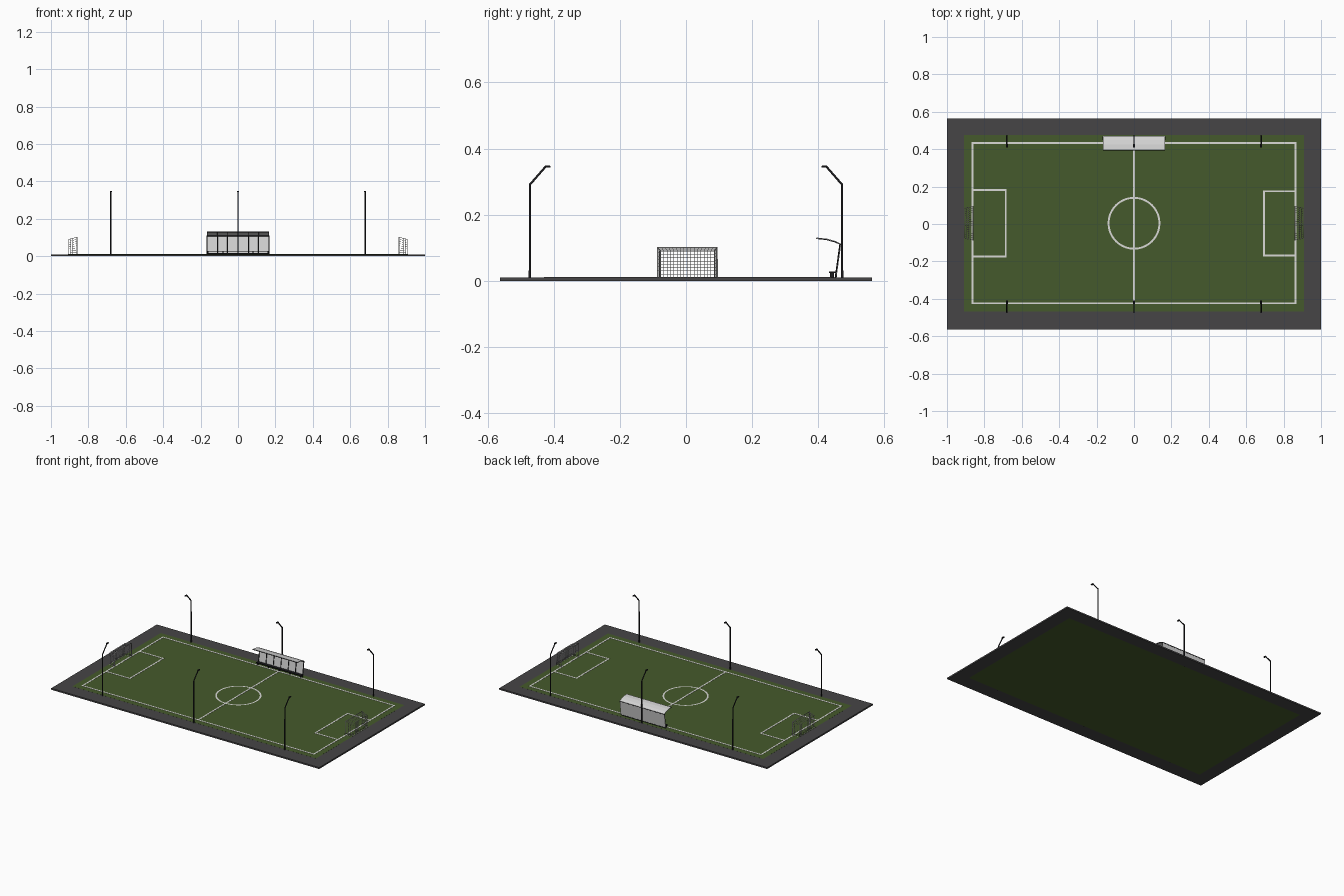
import bpy, bmesh, math
from mathutils import Vector

if "Cube" in bpy.data.objects:
    bpy.data.objects.remove(bpy.data.objects["Cube"])

CY = 0.004      # pitch centre line
TOP = 0.010     # ground level


def material(name, r, g, b):
    m = bpy.data.materials.new(name)
    m.diffuse_color = (r, g, b, 1)
    m.use_nodes = True
    m.node_tree.nodes["Principled BSDF"].inputs["Base Color"].default_value = m.diffuse_color
    return m


ASPHALT = material("asphalt grey", 0.062, 0.060, 0.062)
GRASS = material("grass green", 0.060, 0.102, 0.025)
WHITE = material("line white", 0.70, 0.70, 0.68)
BLACK = material("dark metal", 0.012, 0.012, 0.014)
PANEL = material("shelter panel", 0.66, 0.66, 0.66)
NET = material("net grey", 0.55, 0.55, 0.55)


def finish(name, bm, mat):
    bmesh.ops.recalc_face_normals(bm, faces=bm.faces)
    me = bpy.data.meshes.new(name)
    bm.to_mesh(me)
    bm.free()
    ob = bpy.data.objects.new(name, me)
    me.materials.append(mat)
    bpy.context.collection.objects.link(ob)
    return ob


def add_box(bm, x0, x1, y0, y1, z0, z1):
    vs = bmesh.ops.create_cube(bm, size=1)["verts"]
    for v in vs:
        v.co = ((x0 + x1) / 2 + v.co.x * (x1 - x0),
                (y0 + y1) / 2 + v.co.y * (y1 - y0),
                (z0 + z1) / 2 + v.co.z * (z1 - z0))


def boxes(name, mat, *dims):
    bm = bmesh.new()
    for d in dims:
        add_box(bm, *d)
    return finish(name, bm, mat)


def tube(name, pts, radius, mat):
    cu = bpy.data.curves.new(name, "CURVE")
    cu.dimensions = "3D"
    cu.bevel_depth = radius
    cu.bevel_resolution = 1
    cu.use_fill_caps = True
    sp = cu.splines.new("POLY")
    sp.points.add(len(pts) - 1)
    for p, co in zip(sp.points, pts):
        p.co = (*co, 1)
    cu.materials.append(mat)
    ob = bpy.data.objects.new(name, cu)
    bpy.context.collection.objects.link(ob)
    return ob


# ground: paved border around the turf slab
gx, y0, y1 = 0.909, -0.467, 0.475
boxes("paved_border", ASPHALT,
      (-1, 1, -0.563, y0, 0, TOP), (-1, 1, y1, 0.563, 0, TOP),
      (-1, -gx, y0, y1, 0, TOP), (gx, 1, y0, y1, 0, TOP))
boxes("turf", GRASS, (-gx, gx, y0, y1, 0, TOP + 0.0004))


# painted lines
def line(xa, xb, ya, yb, h=0.005):
    return (xa - h, xb + h, ya - h, yb + h, TOP, TOP + 0.0015)


X, YA, YB = 0.863, -0.424, 0.433
boxes("pitch_lines", WHITE,
      line(-X, X, YA, YA), line(-X, X, YB, YB),
      line(-X, -X, YA, YB), line(X, X, YA, YB), line(0, 0, YA, YB),
      line(-X, -0.686, 0.182, 0.182), line(-X, -0.686, -0.173, -0.173),
      line(-0.686, -0.686, -0.173, 0.182),
      line(0.695, X, 0.175, 0.175), line(0.695, X, -0.168, -0.168),
      line(0.695, 0.695, -0.168, 0.175))

# centre circle
bm = bmesh.new()
N = 64
rings = []
for r in (0.131, 0.141):
    rings.append([bm.verts.new((r * math.cos(2 * math.pi * i / N),
                                CY + r * math.sin(2 * math.pi * i / N), TOP + 0.0015))
                  for i in range(N)])
for i in range(N):
    j = (i + 1) % N
    bm.faces.new((rings[0][i], rings[1][i], rings[1][j], rings[0][j]))
finish("centre_circle", bm, WHITE)

# floodlights: bent mast with a small lamp at the tip
for side in (-1, 1):
    for k, x in enumerate((-0.68, 0, 0.68)):
        def at(y, z):
            return (x, side * y, z)
        tag = f"{'front' if side < 0 else 'back'}_{k + 1}"
        tube("mast_" + tag, [at(0.472, 0), at(0.472, 0.291), at(0.424, 0.346),
                             at(0.411, 0.346)], 0.004, BLACK)
        ya, yb = sorted((side * 0.410, side * 0.428))
        boxes("lamp_" + tag, BLACK, (x - 0.005, x + 0.005, ya, yb, 0.343, 0.348))


# goals: front frame, rear frame and net
def net_patch(bm, a, b, c, d, nu, nv):
    a, b, c, d = map(Vector, (a, b, c, d))
    g = [[bm.verts.new(a.lerp(b, i / nu).lerp(d.lerp(c, i / nu), j / nv))
          for j in range(nv + 1)] for i in range(nu + 1)]
    for i in range(nu):
        for j in range(nv):
            bm.faces.new((g[i][j], g[i + 1][j], g[i + 1][j + 1], g[i][j + 1]))


for s, side in ((-1, "left"), (1, "right")):
    xf, xb = s * 0.861, s * 0.905
    f = [(xf, CY - 0.09, TOP), (xf, CY - 0.09, 0.101),
         (xf, CY + 0.09, 0.101), (xf, CY + 0.09, TOP)]
    b = [(xb, CY - 0.081, TOP), (xb, CY - 0.081, 0.090),
         (xb, CY + 0.081, 0.090), (xb, CY + 0.081, TOP)]
    tube(side + "_goal_frame", f, 0.0028, WHITE)
    tube(side + "_goal_rear_frame", b + [b[0]], 0.0015, WHITE)
    for i in range(4):
        tube(f"{side}_goal_strut_{i + 1}", [f[i], b[i]], 0.0015, WHITE)
    bm = bmesh.new()
    net_patch(bm, b[0], b[3], b[2], b[1], 16, 8)   # rear
    net_patch(bm, f[1], f[2], b[2], b[1], 16, 4)   # top
    net_patch(bm, f[0], b[0], b[1], f[1], 4, 8)    # sides
    net_patch(bm, f[3], b[3], b[2], f[2], 4, 8)
    bmesh.ops.remove_doubles(bm, verts=bm.verts, dist=1e-5)
    net = finish(side + "_goal_net", bm, NET)
    w = net.modifiers.new("mesh", "WIREFRAME")
    w.thickness = 0.0015
    w.use_boundary = True

# team shelter: bent panel in six bays with curved ribs
back = [(0.455, 0.016), (0.468, 0.109)]
roof = [(0.470, 0.111), (0.450, 0.120), (0.425, 0.127), (0.395, 0.130)]
HW = 0.167


def sheet(name, prof, thick, mat):
    bm = bmesh.new()
    cols = [[bm.verts.new((x, y, z)) for y, z in prof] for x in (-HW, HW)]
    for i in range(len(prof) - 1):
        bm.faces.new((cols[0][i], cols[1][i], cols[1][i + 1], cols[0][i + 1]))
    ob = finish(name, bm, mat)
    m = ob.modifiers.new("thickness", "SOLIDIFY")
    m.thickness = thick
    m.offset = 0


sheet("shelter_back_panel", back, 0.002, PANEL)
sheet("shelter_roof_panel", roof, 0.002, PANEL)
for i in range(7):
    x = -HW + 0.002 + i * (HW - 0.002) / 3
    tube(f"shelter_post_{i + 1}", [(x, 0.452, TOP), (x, 0.466, 0.110)], 0.0028, BLACK)
    tube(f"shelter_roof_rib_{i + 1}",
         [(x, y, z - 0.0022) for y, z in roof], 0.0016, BLACK)
for name, y, z, r in (("shelter_eave_rail", 0.396, 0.1285, 0.0025),
                      ("shelter_rear_rail", 0.467, 0.109, 0.003),
                      ("shelter_base_rail", 0.454, 0.014, 0.003)):
    tube(name, [(-HW, y, z), (HW, y, z)], r, BLACK)

# bench inside the shelter
boxes("bench", BLACK, (-HW, HW, 0.432, 0.452, 0.024, 0.028),
      *[(x - 0.002, x + 0.002, 0.436, 0.448, TOP, 0.024)
        for x in (-0.16, -0.08, 0, 0.08, 0.16)])
